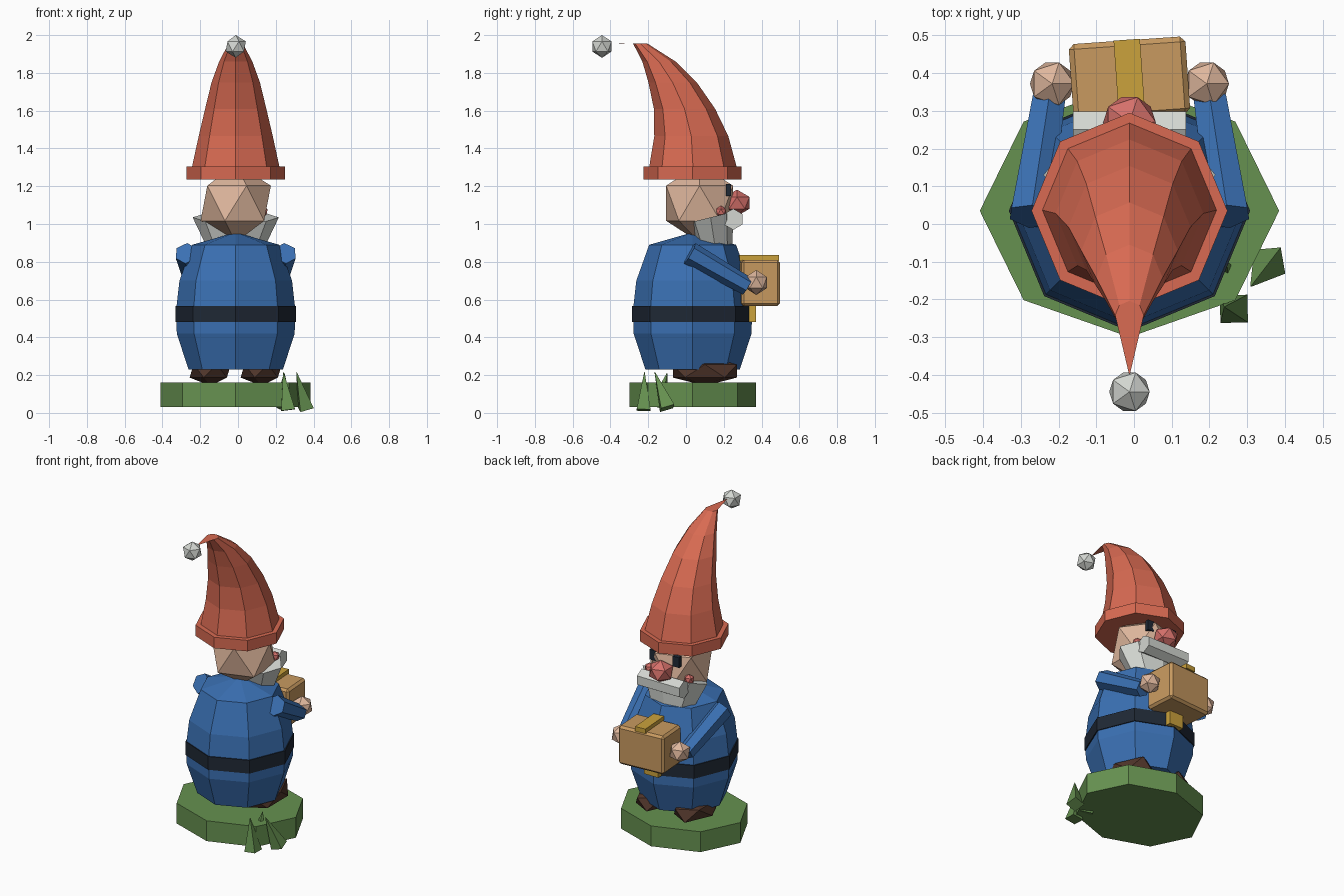
import bpy, bmesh, math
from mathutils import Vector, Matrix

cube = bpy.data.objects.get("Cube")
if cube:
    bpy.data.objects.remove(cube, do_unlink=True)

CX, CY = -0.012, 0.035      # body axis


def material(name, hex_code):
    """Flat colour from an sRGB hex code."""
    def linear(c):
        return c / 12.92 if c <= 0.04045 else ((c + 0.055) / 1.055) ** 2.4
    rgb = [linear(b / 255) for b in bytes.fromhex(hex_code)]
    mat = bpy.data.materials.new(name)
    mat.use_nodes = True
    mat.diffuse_color = (*rgb, 1)
    mat.node_tree.nodes["Principled BSDF"].inputs["Base Color"].default_value = (*rgb, 1)
    return mat


GREEN = material("grass green", "669150")
BROWN = material("boot brown", "50352A")
BLUE = material("coat blue", "3A70B3")
DARK = material("belt dark", "1F2835")
SKIN = material("skin", "DFB79D")
WHITE = material("beard white", "D3D6D1")
RED = material("hat red", "D86A52")
PINK = material("nose pink", "D5706A")
TAN = material("box tan", "C89A60")
GOLD = material("gold", "CBA23C")


def finish(name, bm, mat):
    bmesh.ops.recalc_face_normals(bm, faces=bm.faces)
    mesh = bpy.data.meshes.new(name)
    bm.to_mesh(mesh)
    bm.free()
    mesh.materials.append(mat)
    obj = bpy.data.objects.new(name, mesh)
    bpy.context.collection.objects.link(obj)
    return obj


def loft(name, rings, mat, sides=8):
    """Skin horizontal rings given as (y, z, radius x, radius y, front lift)."""
    bm = bmesh.new()
    loops = []
    for y, z, rx, ry, lift in rings:
        angles = [math.tau * k / sides for k in range(sides)]
        loops.append([bm.verts.new((CX + rx * math.cos(a), y + ry * math.sin(a),
                                    z + lift * math.sin(a))) for a in angles])
    for low, high in zip(loops, loops[1:]):
        for k in range(sides):
            n = (k + 1) % sides
            bm.faces.new((low[k], low[n], high[n], high[k]))
    bm.faces.new(loops[0])
    bm.faces.new(loops[-1])
    return finish(name, bm, mat)


def turned(name, profile, mat):
    """Eight-sided solid on the body axis from (z, radius) pairs."""
    return loft(name, [(CY, z, r, r, 0) for z, r in profile], mat)


def ball(name, center, radii, mat):
    bm = bmesh.new()
    bmesh.ops.create_icosphere(bm, subdivisions=1, radius=1)
    bmesh.ops.scale(bm, vec=radii, verts=bm.verts)
    bmesh.ops.translate(bm, vec=center, verts=bm.verts)
    return finish(name, bm, mat)


def rod(name, start, end, r1, r2, sides, mat, spin=0):
    """Tapered straight prism between two points."""
    a, b = Vector(start), Vector(end)
    turn = (b - a).to_track_quat('Z', 'Y').to_matrix().to_4x4()
    bm = bmesh.new()
    bmesh.ops.create_cone(bm, cap_ends=True, segments=sides, radius1=r1, radius2=r2,
                          depth=(b - a).length,
                          matrix=Matrix.Translation((a + b) / 2) @ turn @ Matrix.Rotation(spin, 4, 'Z'))
    return finish(name, bm, mat)


def block(name, center, size, mat, turn=0, bevel=0):
    bm = bmesh.new()
    bmesh.ops.create_cube(bm, size=1)
    bmesh.ops.scale(bm, vec=size, verts=bm.verts)
    if bevel:
        bmesh.ops.bevel(bm, geom=bm.edges[:], offset=bevel, segments=1, affect='EDGES')
    bmesh.ops.transform(bm, matrix=Matrix.Translation(center) @ Matrix.Rotation(turn, 4, 'Z'),
                        verts=bm.verts)
    return finish(name, bm, mat)


# Ground disc and tuft of grass
loft("ground_disc", [(CY, z, 0.397, 0.335, 0) for z in (0.03, 0.16)], GREEN)
blades = [((0.36, -0.10, 0.025), (0.31, -0.165, 0.215)),
          ((0.265, -0.225, 0.015), (0.24, -0.22, 0.215)),
          ((0.24, -0.15, 0.03), (0.245, -0.10, 0.21))]
for i, (foot, tip) in enumerate(blades):
    rod(f"grass_blade_{i + 1}", foot, tip, 0.052, 0.002, 4, GREEN, spin=i)

# Body and belt
turned("body", [(0.23, 0.25), (0.42, 0.312), (0.55, 0.315), (0.70, 0.298),
                (0.89, 0.23), (0.95, 0.02)], BLUE)
turned("belt", [(0.48, 0.32), (0.565, 0.32)], DARK)
block("belt_buckle", (CX, 0.352, 0.523), (0.1, 0.035, 0.085), GOLD)

# Head, beard and face
ball("head", (CX, 0.072, 1.11), (0.208, 0.208, 0.208), SKIN)
loft("beard", [(0.16, 0.84, 0.135, 0.085, 0), (0.13, 1.035, 0.228, 0.12, 0.03)], WHITE)
rod("moustache", (CX - 0.15, 0.25, 1.025), (CX + 0.15, 0.25, 1.025), 0.056, 0.056, 6, WHITE)
ball("nose", (CX, 0.27, 1.112), (0.078, 0.078, 0.07), PINK)

# Paired parts
for side, s in (("left", 1), ("right", -1)):
    def at(x, y, z):
        return (CX + s * x, y, z)
    ball(f"{side}_boot", at(0.135, 0.1, 0.222), (0.122, 0.2, 0.078), BROWN)
    rod(f"{side}_arm", at(0.262, 0.02, 0.845), at(0.215, 0.325, 0.67), 0.062, 0.05, 6, BLUE)
    ball(f"{side}_hand", at(0.205, 0.372, 0.69), (0.066, 0.066, 0.066), SKIN)
    ball(f"{side}_cheek", at(0.14, 0.185, 1.065), (0.032, 0.032, 0.032), PINK)
    block(f"{side}_eye", at(0.082, 0.225, 1.18), (0.045, 0.026, 0.065), DARK)

# Parcel with ribbon
TURN = math.radians(4)
block("parcel", (CX, 0.385, 0.688), (0.31, 0.205, 0.245), TAN, TURN, 0.014)
block("parcel_ribbon", (CX, 0.385, 0.82), (0.07, 0.208, 0.03), GOLD, TURN)

# Hat with bent tip and bobble
turned("hat_brim", [(1.235, 0.26), (1.305, 0.26)], RED)
bend = [(0.037, 1.30, 0.232), (0.028, 1.465, 0.196), (-0.008, 1.61, 0.162),
        (-0.071, 1.75, 0.128), (-0.143, 1.86, 0.088), (-0.242, 1.955, 0.038),
        (-0.395, 1.958, 0.002)]
loft("hat_cone", [(y, z, r, r, 0) for y, z, r in bend], RED)
ball("hat_bobble", (CX, -0.445, 1.94), (0.06, 0.06, 0.06), WHITE)
